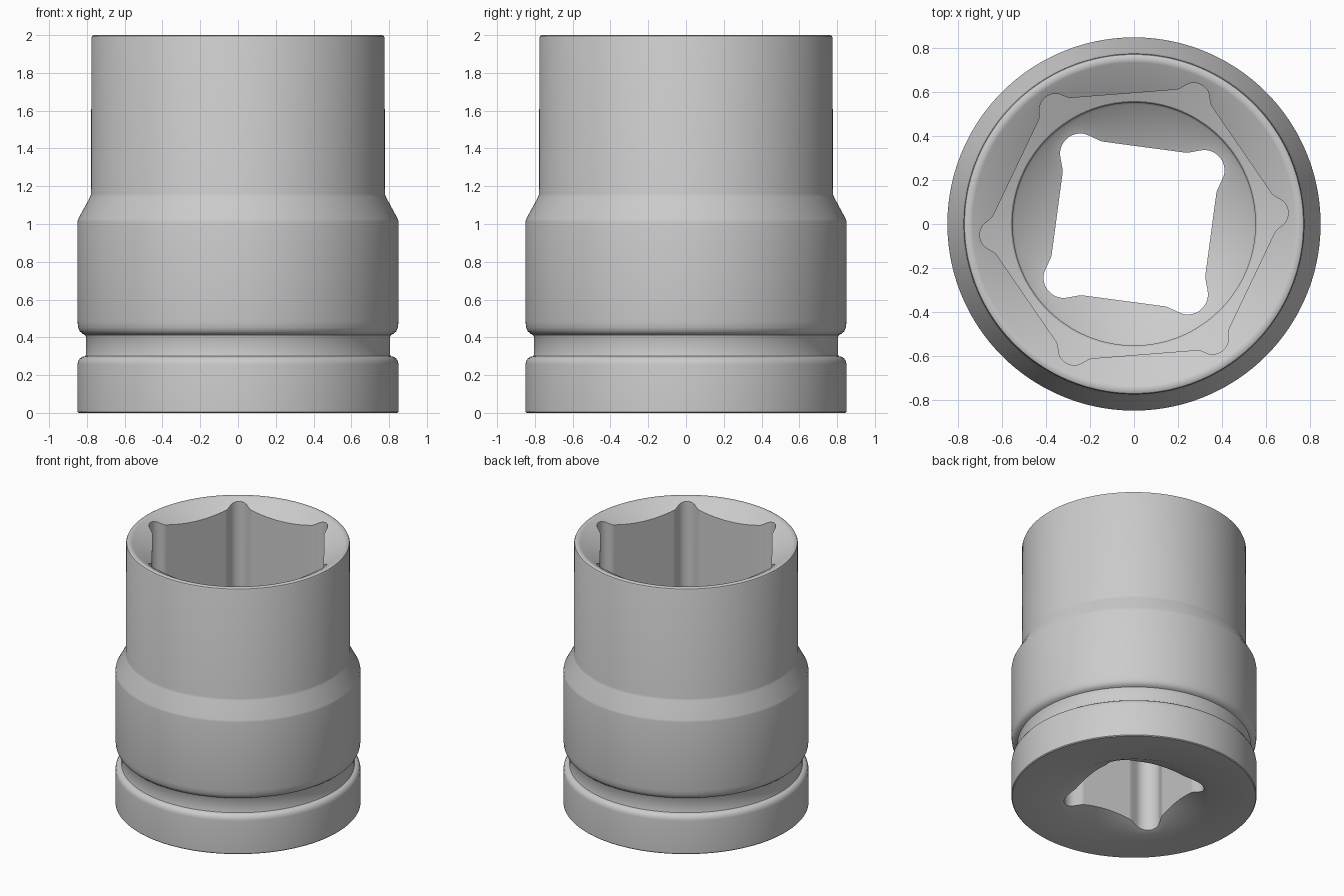
import bpy, bmesh, math

if "Cube" in bpy.data.objects:
    bpy.data.objects.remove(bpy.data.objects["Cube"])

N = 360  # angular steps


def lobed_polygon(sides, apothem, lobe_dist, lobe_r, corner_deg, blend):
    """Polar radius of a regular polygon with round relief lobes at its corners."""
    step = 2 * math.pi / sides
    raw = []
    for i in range(N):
        t = (2 * math.pi * i / N - math.radians(corner_deg)) % step
        r = apothem / math.cos(t - step / 2)
        phi = min(t, step - t)
        under = lobe_r ** 2 - (lobe_dist * math.sin(phi)) ** 2
        if under > 0:
            # follow the lobe through the corner region
            lobe = lobe_dist * math.cos(phi) + math.sqrt(under)
            r = lobe if phi < math.asin(lobe_r / lobe_dist) * 0.5 else max(r, lobe)
        raw.append(r)
    return [sum(raw[(i + k) % N] for k in range(-blend, blend + 1)) / (2 * blend + 1)
            for i in range(N)]


hex_r = lobed_polygon(6, 0.595, 0.63, 0.075, 4.5, 1)
square_r = lobed_polygon(4, 0.353, 0.40, 0.096, 37.4, 3)


def circle(r, z):
    return [(r, z)] * N


def on_cone(radii, r0, z0, slope):
    """Ring where a lobed hole meets a cone passing through (r0, z0)."""
    return [(r, z0 + (r - r0) * slope) for r in radii]


# Outer wall: base collar, retaining groove, body, taper, upper tube, lip
outer = [(0.844, 0), (0.85, 0.006), (0.85, 0.255), (0.847, 0.273), (0.838, 0.288),
         (0.825, 0.297), (0.808, 0.30), (0.806, 0.306), (0.806, 0.405), (0.81, 0.413),
         (0.825, 0.42), (0.838, 0.432), (0.846, 0.452), (0.85, 0.485),
         (0.85, 1.01), (0.847, 1.025), (0.782, 1.145), (0.778, 1.16),
         (0.776, 1.985), (0.772, 1.995), (0.763, 2.0), (0.745, 2.0), (0.735, 1.996)]
rings = [circle(r, z) for r, z in outer]

# Hex socket: lead-in cone, walls, sloped ledge
rings.append(on_cone(hex_r, 0.735, 1.996, 0.6))
rings.append(on_cone(hex_r, 0.56, 1.11, 0.4))
# Round relief bore between the sockets
rings += [circle(0.56, 1.11), circle(0.553, 1.10), circle(0.553, 0.96), circle(0.545, 0.95)]
# Square drive hole: entry cone, walls, bottom chamfer
rings.append(on_cone(square_r, 0.545, 0.95, 0.4))
rings.append(on_cone(square_r, 0.526, 0.0, -0.42))
rings.append(circle(0.526, 0.0))

bm = bmesh.new()
loops = []
for ring in rings:
    loops.append([bm.verts.new((r * math.cos(2 * math.pi * i / N),
                                r * math.sin(2 * math.pi * i / N), z))
                  for i, (r, z) in enumerate(ring)])
for a, b in zip(loops, loops[1:] + loops[:1]):
    for i in range(N):
        j = (i + 1) % N
        bm.faces.new((a[i], a[j], b[j], b[i]))
bmesh.ops.recalc_face_normals(bm, faces=bm.faces)

mesh = bpy.data.meshes.new("impact_socket")
bm.to_mesh(mesh)
bm.free()
socket = bpy.data.objects.new("impact_socket", mesh)
bpy.context.collection.objects.link(socket)
bpy.context.view_layer.objects.active = socket
socket.select_set(True)
bpy.ops.object.shade_smooth_by_angle(angle=math.radians(32))
